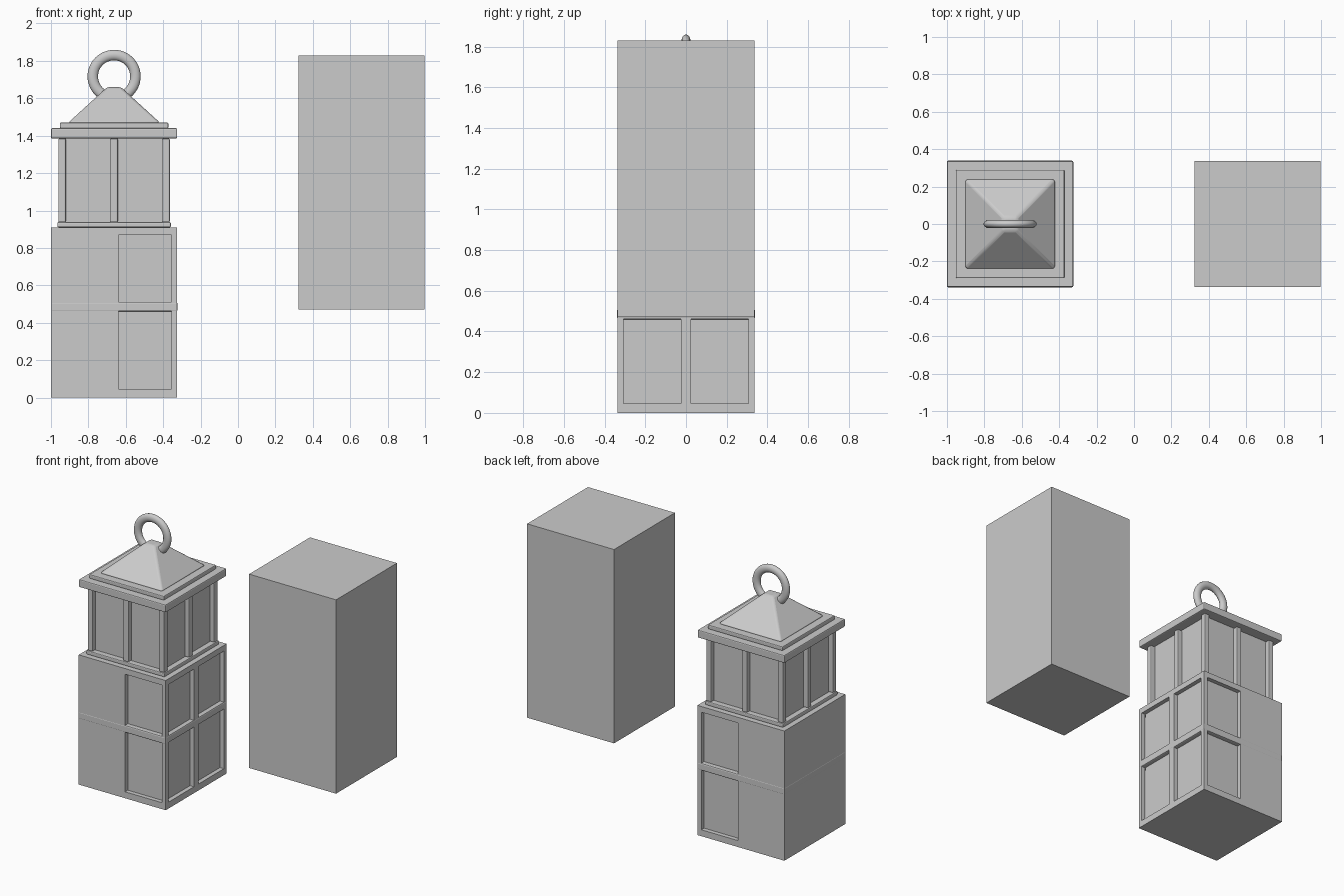
import bpy, bmesh, math
from mathutils import Matrix

if "Cube" in bpy.data.objects:
    bpy.data.objects.remove(bpy.data.objects["Cube"])

CX = -0.6625  # tower axis


def box(name, x0, x1, y0, y1, z0, z1, bevel=0.0, top=1.0):
    """Box from bounds; top scales the upper face, bevel rounds the edges."""
    bm = bmesh.new()
    bmesh.ops.create_cube(bm, size=1)
    for v in bm.verts:
        if v.co.z > 0:
            v.co.x *= top
            v.co.y *= top
    me = bpy.data.meshes.new(name)
    ob = bpy.data.objects.new(name, me)
    bpy.context.collection.objects.link(ob)
    bm.transform(Matrix.Diagonal((x1 - x0, y1 - y0, z1 - z0, 1)))
    bm.to_mesh(me)
    bm.free()
    ob.location = ((x0 + x1) / 2, (y0 + y1) / 2, (z0 + z1) / 2)
    if bevel:
        m = ob.modifiers.new("bevel", 'BEVEL')
        m.width, m.segments = bevel, 2
    return ob


def slab(name, half, z0, z1, bevel=0.0, top=1.0):
    """Square slab centred on the tower axis."""
    return box(name, CX - half, CX + half, -half, half, z0, z1, bevel, top)


def post(name, x, y, w, z0, z1, bevel=0.0):
    return box(name, CX + x - w / 2, CX + x + w / 2, y - w / 2, y + w / 2, z0, z1, bevel)


H = 0.3375

# separate plain block on the right
box("plain_block", 0.3225, 0.9975, -H, H, 0.47, 1.83)

# lower body: solid half, recessed panels, rails and posts on the windowed half
box("solid_half", CX - H, -0.64, -H, H, 0, 0.91)
box("window_panel", -0.64, CX + 0.307, -0.307, 0.307, 0.0, 0.91)
box("bottom_rail", -0.64, CX + H, -H, H, 0, 0.045)
box("top_rail", -0.64, CX + H, -H, H, 0.87, 0.91)
slab("middle_rail", H + 0.001, 0.46, 0.512, 0.008)
for s in (-1, 1):
    post("body_corner_post", H - 0.015, s * (H - 0.015), 0.03, 0.045, 0.87)
box("body_middle_post", CX + H - 0.05, CX + H, -0.025, 0.025, 0.045, 0.87)

# lantern room: sill, glazing and posts
slab("lantern_sill", 0.303, 0.91, 0.938, 0.006)
slab("lantern_glazing", 0.265, 0.938, 1.385)
P = 0.278
for x in (-1, 0, 1):
    for y in (-1, 0, 1):
        if x or y:
            post("lantern_post", x * P, y * P, 0.04, 0.938, 1.385, 0.006)

# roof: eave, step and blunt pyramid
slab("roof_eave", H, 1.385, 1.44, 0.007)
slab("roof_step", 0.29, 1.44, 1.47, 0.006)
roof = slab("roof_pyramid", 0.245, 1.47, 1.66, 0.012, top=0.15)

# carrying ring, slightly flattened
bpy.ops.mesh.primitive_torus_add(major_radius=0.114, minor_radius=0.028,
                                 major_segments=48, minor_segments=16,
                                 location=(CX, 0, 1.717), rotation=(math.pi / 2, 0, 0))
ring = bpy.context.object
ring.name = "carrying_ring"
ring.scale = (1, 1, 0.78)

# smooth shading with sharp edges kept
for ob in (roof, ring):
    bpy.ops.object.select_all(action='DESELECT')
    ob.select_set(True)
    bpy.context.view_layer.objects.active = ob
    bpy.ops.object.shade_smooth_by_angle(angle=math.radians(40))
